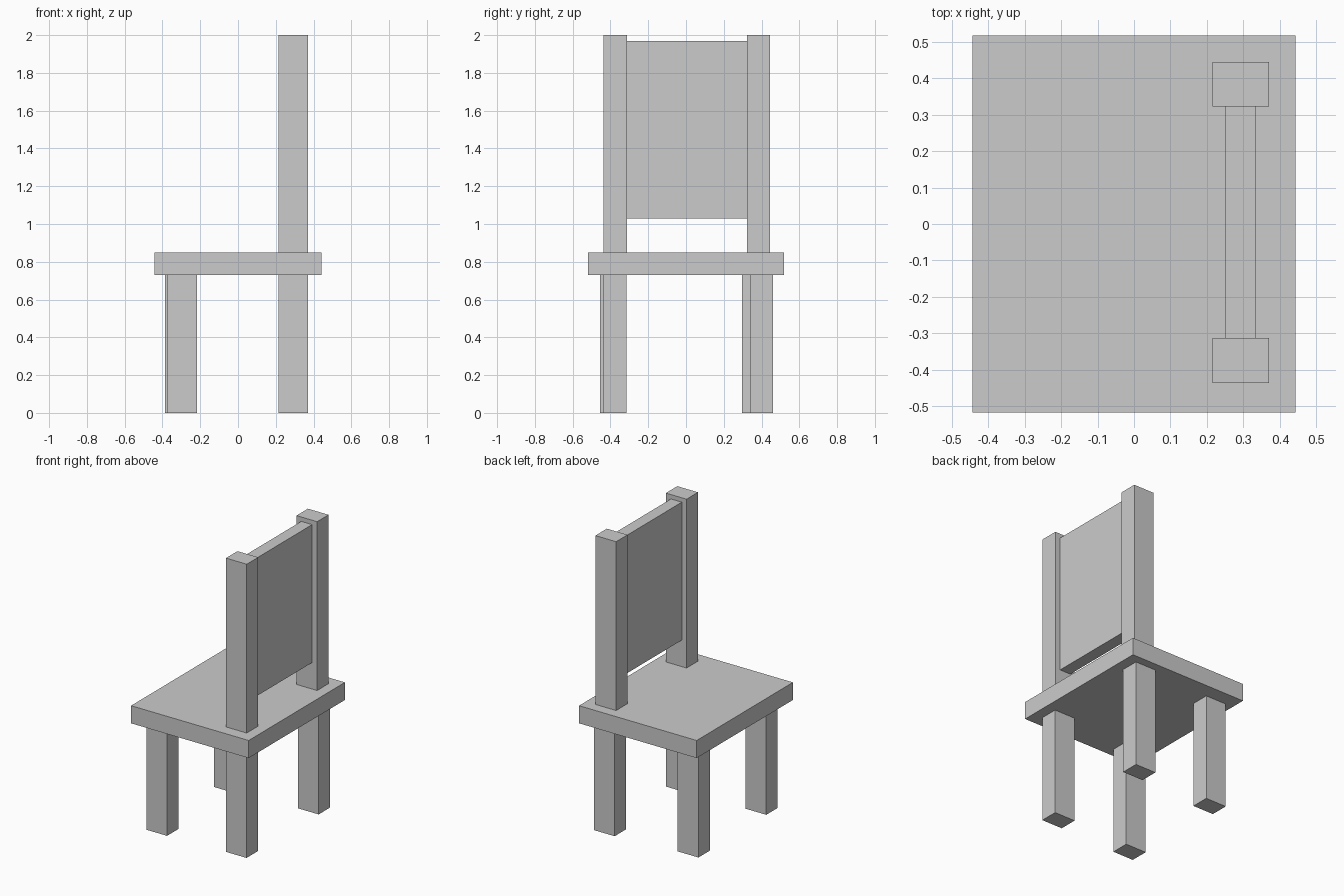
import bpy

if "Cube" in bpy.data.objects:
    bpy.data.objects.remove(bpy.data.objects["Cube"])


def box(name, x, y, z):
    """Flat-faced box from (min, max) ranges on each axis."""
    bpy.ops.mesh.primitive_cube_add(size=1, location=[sum(r) / 2 for r in (x, y, z)])
    ob = bpy.context.object
    ob.name = name
    ob.scale = [r[1] - r[0] for r in (x, y, z)]
    bpy.ops.object.transform_apply(location=False, rotation=False, scale=True)
    return ob


SEAT_BOTTOM, SEAT_TOP, TOP = 0.73, 0.85, 2.0
LEG_X, LEG_Y = 0.156, 0.123

# Seat slab
box("seat", (-0.443, 0.443), (-0.518, 0.518), (SEAT_BOTTOM, SEAT_TOP))

# Four legs, placed slightly unevenly by their lower x and y corner
legs = {
    "front_leg_right": (-0.372, -0.455),
    "front_leg_left": (-0.387, 0.296),
    "back_leg_right": (0.215, -0.438),
    "back_leg_left": (0.215, 0.338),
}
for name, (x, y) in legs.items():
    box(name, (x, x + LEG_X), (y, y + LEG_Y), (0, SEAT_BOTTOM))

# Backrest posts
for name, y in (("back_post_right", -0.436), ("back_post_left", 0.322)):
    box(name, (0.215, 0.215 + LEG_X), (y, y + LEG_Y), (SEAT_TOP, TOP))

# Backrest panel between the posts
box("back_panel", (0.251, 0.333), (-0.313, 0.322), (1.03, 1.97))
